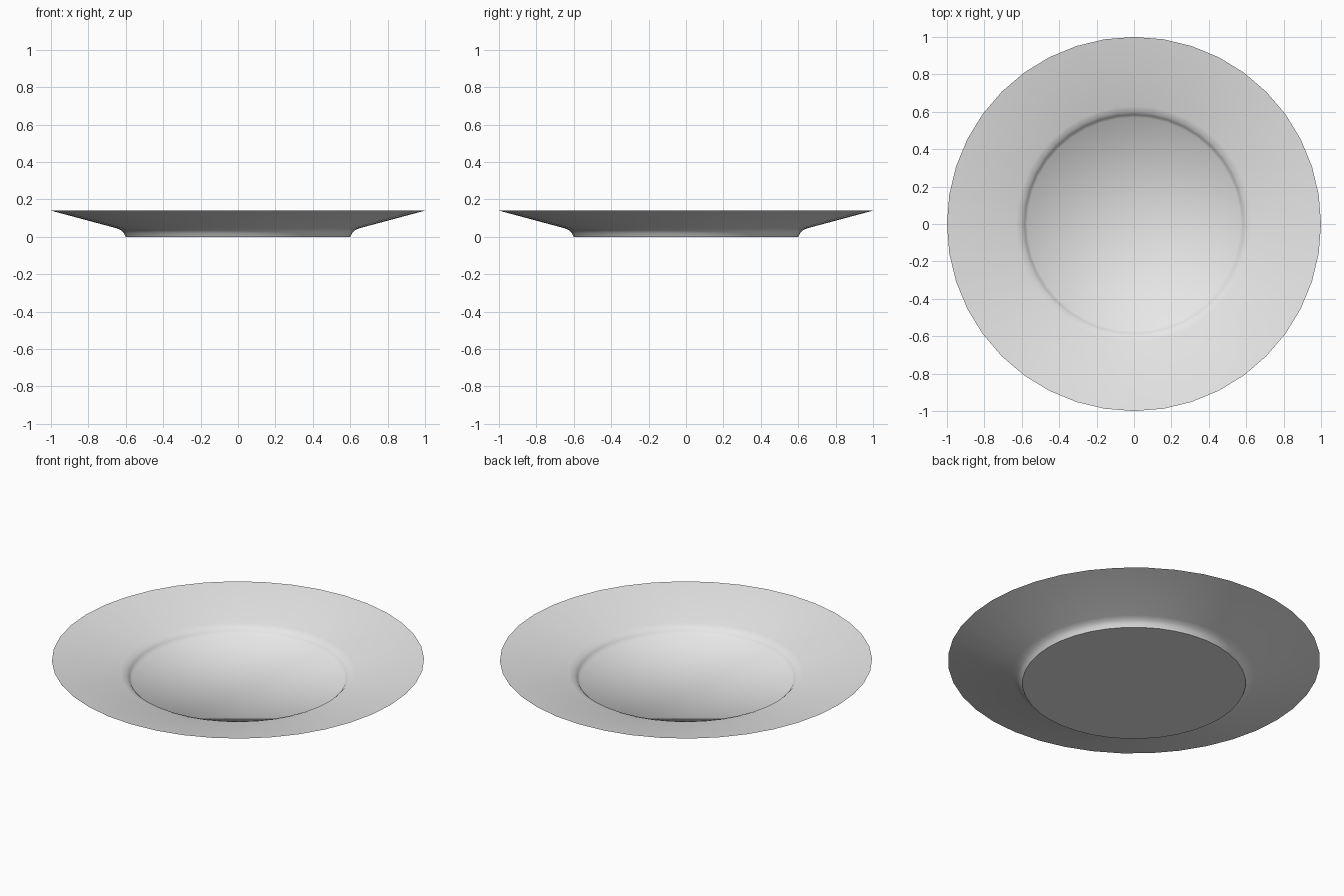
import bpy
import bmesh
from math import cos, sin, tau

SEGMENTS = 40

cube = bpy.data.objects.get("Cube")
if cube:
    bpy.data.objects.remove(cube)

# Pale glazed ceramic
ceramic = bpy.data.materials.new("pale_ceramic")
ceramic.use_nodes = True
color = (0.8, 0.8, 0.8, 1)
ceramic.diffuse_color = color
ceramic.node_tree.nodes["Principled BSDF"].inputs["Base Color"].default_value = color

# Radius and height: foot, flared underside, thin rim, inner lip, well floor
profile = [
    (0.60, 0.0), (0.61, 0.02), (0.625, 0.035), (0.65, 0.046),
    (1.0, 0.14),
    (0.63, 0.067), (0.60, 0.056), (0.585, 0.042), (0.57, 0.02),
]
bm = bmesh.new()
rings = [
    [bm.verts.new((r * cos(tau * i / SEGMENTS), r * sin(tau * i / SEGMENTS), z))
     for i in range(SEGMENTS)]
    for r, z in profile
]

# Skin between neighbouring rings
for low, high in zip(rings, rings[1:]):
    for i in range(SEGMENTS):
        j = (i + 1) % SEGMENTS
        bm.faces.new((low[i], low[j], high[j], high[i]))

# Flat foot and smooth fan for the well floor
bm.faces.new(list(reversed(rings[0])))
centre = bm.verts.new((0, 0, profile[-1][1]))
for i in range(SEGMENTS):
    bm.faces.new((rings[-1][i], rings[-1][(i + 1) % SEGMENTS], centre))

# Smooth everywhere except the foot edge and the rim edge
for face in bm.faces:
    face.smooth = True
for ring in (rings[0], rings[4]):
    for i in range(SEGMENTS):
        bm.edges.get((ring[i], ring[(i + 1) % SEGMENTS])).smooth = False

bmesh.ops.recalc_face_normals(bm, faces=bm.faces)
mesh = bpy.data.meshes.new("plate")
bm.to_mesh(mesh)
bm.free()
mesh.materials.append(ceramic)
plate = bpy.data.objects.new("plate", mesh)
bpy.context.collection.objects.link(plate)
